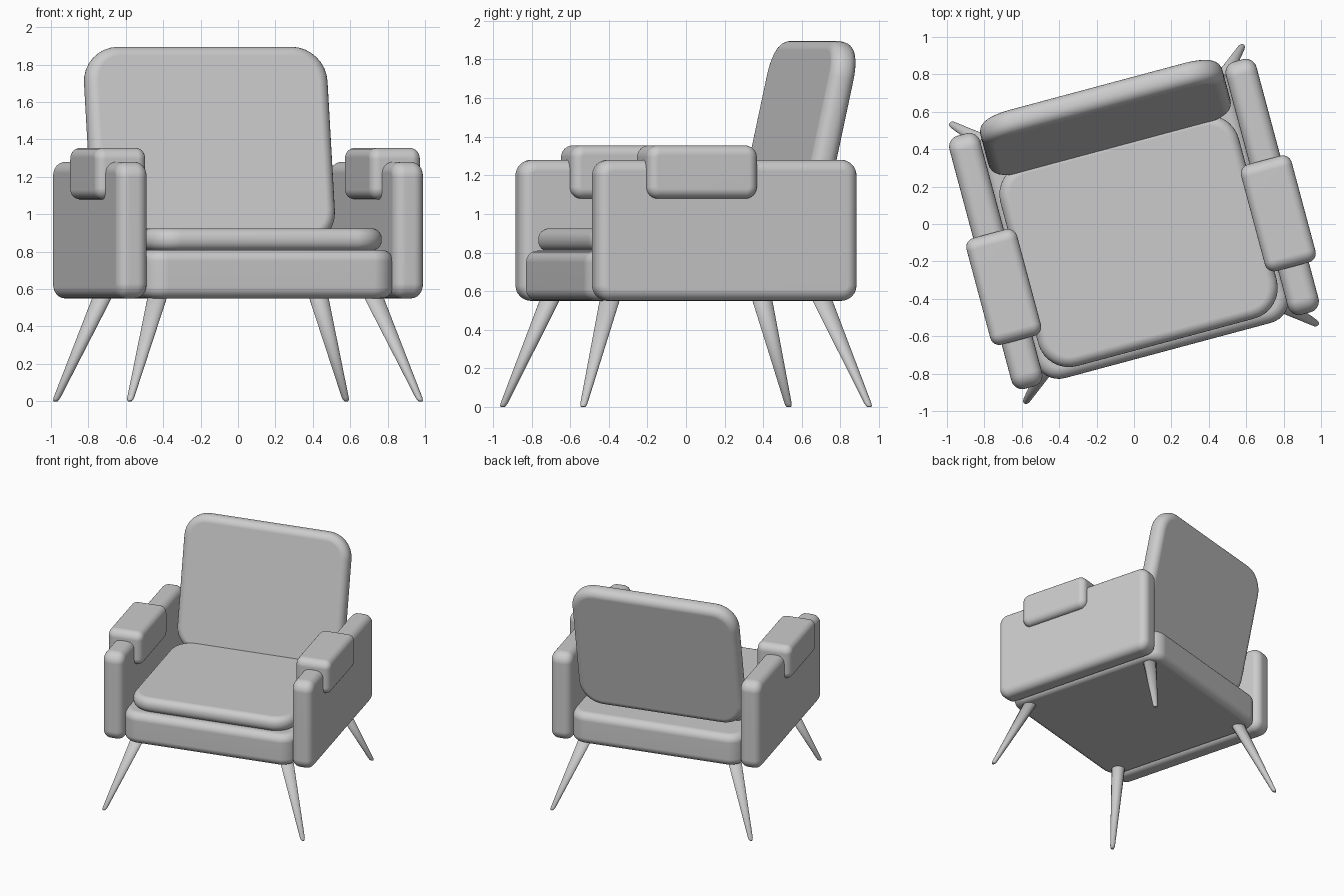
import bpy, bmesh, math
from mathutils import Matrix, Vector

if "Cube" in bpy.data.objects:
    bpy.data.objects.remove(bpy.data.objects["Cube"])

TURN = Matrix.Rotation(math.radians(15), 4, 'Z')   # whole chair is turned 15 degrees


def finish(bm, name):
    bmesh.ops.recalc_face_normals(bm, faces=bm.faces[:])
    bm.transform(TURN)
    me = bpy.data.meshes.new(name)
    bm.to_mesh(me)
    bm.free()
    for p in me.polygons:
        p.use_smooth = True
    ob = bpy.data.objects.new(name, me)
    bpy.context.collection.objects.link(ob)
    ob.modifiers.new("normals", 'WEIGHTED_NORMAL').keep_sharp = True
    return ob


def padded_slab(name, size, centre, axis, corner, rim, tilt=0.0):
    """Box with outline corners rounded around `axis`, then both rims softened."""
    bm = bmesh.new()
    bmesh.ops.create_cube(bm, size=1)
    bm.transform(Matrix.Diagonal((*size, 1)))
    n = Vector([float(i == axis) for i in range(3)])
    edges = [e for e in bm.edges
             if abs((e.verts[0].co - e.verts[1].co).normalized().dot(n)) > 0.99]
    bmesh.ops.bevel(bm, geom=edges, offset=corner, segments=8, profile=0.5, affect='EDGES')
    bm.normal_update()
    rims = {e for f in bm.faces if abs(f.normal.dot(n)) > 0.99 for e in f.edges}
    bmesh.ops.bevel(bm, geom=list(rims), offset=rim, segments=6, profile=0.5, affect='EDGES')
    bm.transform(Matrix.Translation(centre) @ Matrix.Rotation(tilt, 4, 'X'))
    return finish(bm, name)


def tapered_leg(name, tip, top, r_tip, r_top):
    """Round leg with a softened foot, rings lying horizontally."""
    tip, top = Vector(tip), Vector(top)
    bm = bmesh.new()
    rings = []
    for t, r in ((0, r_tip * 0.6), (0.012, r_tip * 0.9), (0.035, r_tip * 1.1), (1, r_top)):
        c = tip.lerp(top, t)
        rings.append([bm.verts.new(c + Vector((r * math.cos(a), r * math.sin(a), 0)))
                      for a in (math.tau * i / 24 for i in range(24))])
    for lo, hi in zip(rings, rings[1:]):
        for i in range(24):
            j = (i + 1) % 24
            bm.faces.new((lo[i], lo[j], hi[j], hi[i]))
    bm.faces.new(rings[0])
    bm.faces.new(rings[-1])
    return finish(bm, name)


# Seat frame, loose cushion and leaning backrest
padded_slab("seat_base", (1.40, 1.40, 0.26), (0, 0, 0.68), 2, 0.13, 0.06)
padded_slab("seat_cushion", (1.32, 1.12, 0.12), (0, -0.095, 0.865), 2, 0.17, 0.055)
padded_slab("backrest", (1.34, 0.135, 1.09), (0, 0.59, 1.36), 1, 0.19, 0.06,
            tilt=math.radians(-12.4))

# Arms, arm pads and splayed legs on both sides
for side, s in (("left", -1), ("right", 1)):
    padded_slab(side + "_arm", (0.17, 1.40, 0.73), (s * 0.765, 0, 0.915), 0, 0.08, 0.06)
    padded_slab(side + "_arm_pad", (0.28, 0.59, 0.275), (s * 0.76, -0.145, 1.217), 0, 0.06, 0.05)
    for end, d in (("front", -1), ("back", 1)):
        tapered_leg(f"{end}_{side}_leg", (s * 0.805, d * 0.768, 0),
                    (s * 0.594, d * 0.564, 0.57), 0.017, 0.053)
